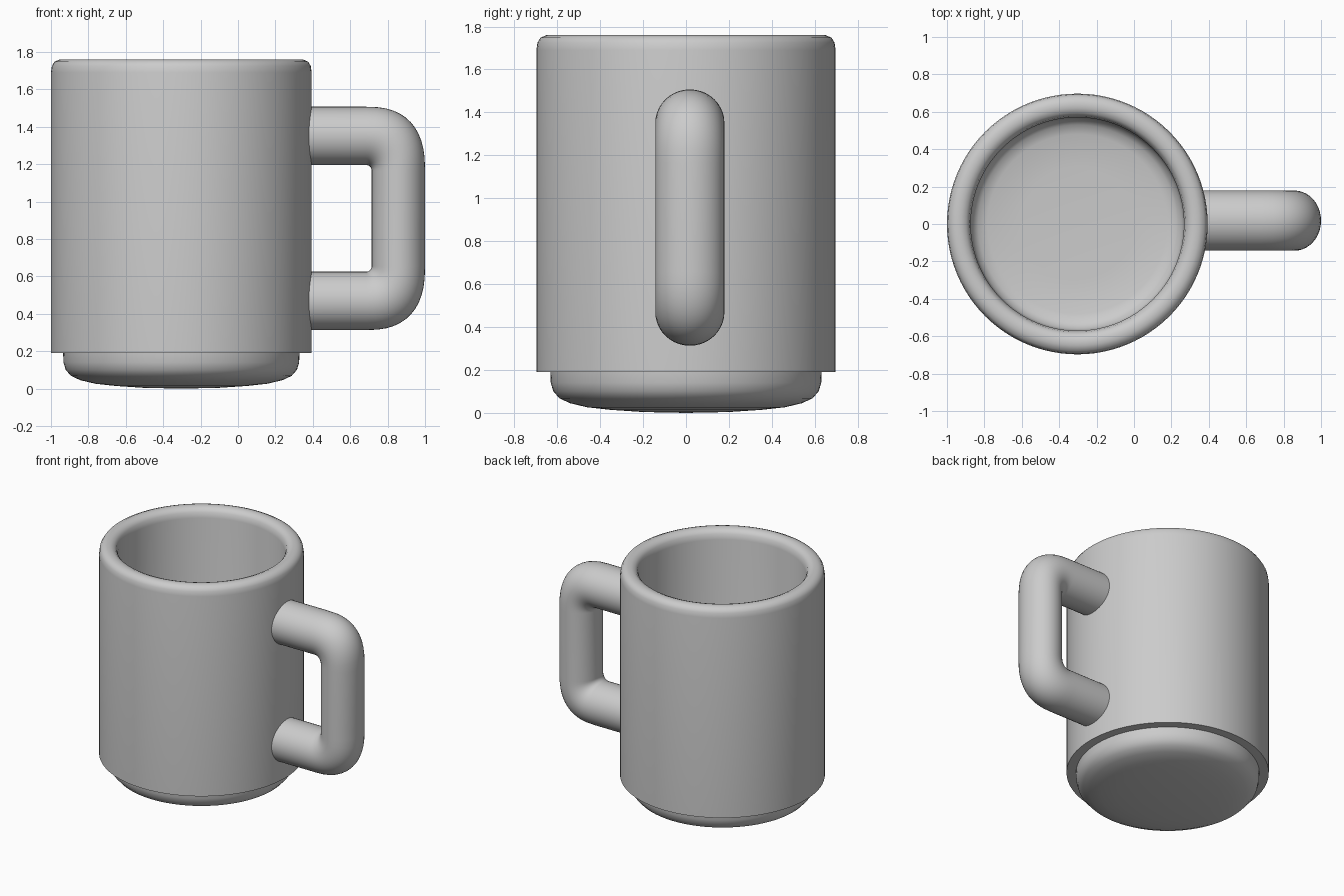
import bpy, bmesh, math

if "Cube" in bpy.data.objects:
    bpy.data.objects.remove(bpy.data.objects["Cube"])

CX = -0.303  # mug axis


def finish(name, bm, angle):
    bmesh.ops.recalc_face_normals(bm, faces=bm.faces)
    mesh = bpy.data.meshes.new(name)
    bm.to_mesh(mesh)
    bm.free()
    ob = bpy.data.objects.new(name, mesh)
    bpy.context.collection.objects.link(ob)
    bpy.ops.object.select_all(action='DESELECT')
    ob.select_set(True)
    bpy.context.view_layer.objects.active = ob
    bpy.ops.object.shade_smooth_by_angle(angle=math.radians(angle))
    return ob


def bridge(bm, a, b):
    n = len(a)
    for i in range(n):
        j = (i + 1) % n
        bm.faces.new((a[i], a[j], b[j], b[i]))


# Cup: lathed profile (radius, z) from underside, over the rim, to the inner floor
profile = [(0.2, 0.004), (0.35, 0.014), (0.46, 0.026), (0.54, 0.045), (0.59, 0.068),
           (0.618, 0.1), (0.63, 0.14), (0.632, 0.19),
           (0.697, 0.19), (0.697, 1.69), (0.692, 1.725), (0.678, 1.748), (0.65, 1.76),
           (0.62, 1.76), (0.595, 1.75), (0.578, 1.73), (0.57, 1.69),
           (0.57, 0.28), (0.56, 0.235), (0.53, 0.205), (0.48, 0.19), (0.3, 0.18)]
SEG = 96
bm = bmesh.new()
rings = [[bm.verts.new((CX + r * math.cos(2 * math.pi * i / SEG),
                        r * math.sin(2 * math.pi * i / SEG), z)) for i in range(SEG)]
         for r, z in profile]
for a, b in zip(rings, rings[1:]):
    bridge(bm, a, b)
for ring, z in ((rings[0], 0.0), (rings[-1], 0.178)):
    tip = bm.verts.new((CX, 0, z))
    for i in range(SEG):
        bm.faces.new((ring[i], ring[(i + 1) % SEG], tip))
finish("cup", bm, 40)

# Handle: swept oval with tight inner corners and wide outer corners
MID, HALF = 0.91, 0.597        # mid height, half of overall height
PX, PZ = 0.685, 0.255          # inner corner pivot, z relative to MID
EXP, INNER = 2.5, 0.03
sections = [((0.32, PZ + INNER), (0.32, HALF))]
for k in range(13):
    t = math.pi / 2 * (1 - k / 12)
    c, s = max(math.cos(t), 0), max(math.sin(t), 0)
    sections.append(((PX + INNER * c, PZ + INNER * s),
                     (PX + (1 - PX) * c ** (2 / EXP), PZ + (HALF - PZ) * s ** (2 / EXP))))
sections += [((i[0], -i[1]), (o[0], -o[1])) for i, o in reversed(sections)]

bm = bmesh.new()
rings = []
N = 40
for (ix, iz), (ox, oz) in sections:
    ring = []
    for k in range(N):
        a = 2 * math.pi * k / N
        f = 0.5 + 0.5 * math.cos(a)
        ring.append(bm.verts.new((ix + (ox - ix) * f, 0.018 + 0.161 * math.sin(a),
                                  MID + iz + (oz - iz) * f)))
    rings.append(ring)
for a, b in zip(rings, rings[1:]):
    bridge(bm, a, b)
bm.faces.new(rings[0])
bm.faces.new(rings[-1])
finish("handle", bm, 60)
